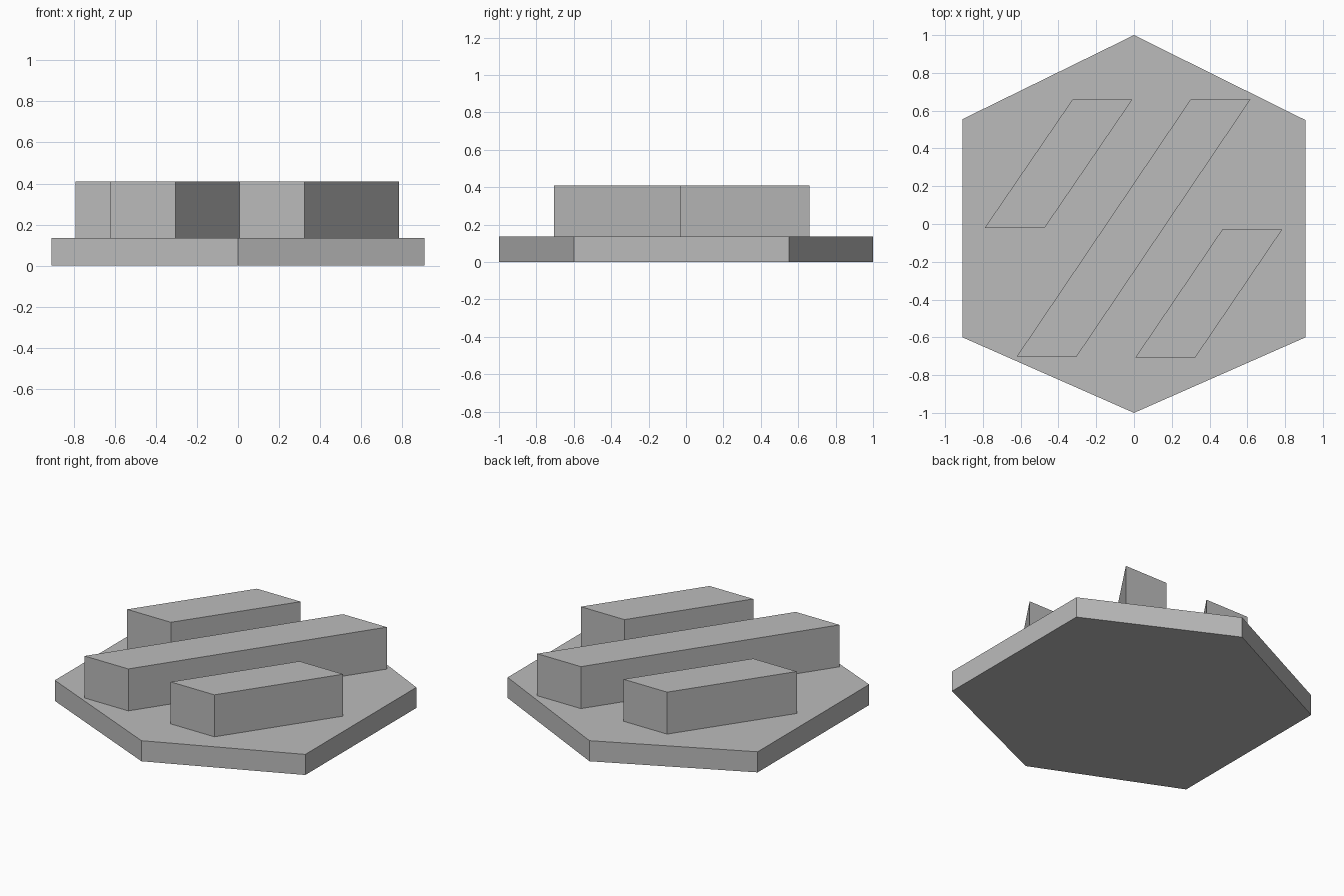
import bpy
import bmesh

cube = bpy.data.objects.get("Cube")
if cube:
    bpy.data.objects.remove(cube, do_unlink=True)

BASE_TOP, BAR_TOP = 0.135, 0.41
BAR_WIDTH = 0.317

# Single grey colour
grey = bpy.data.materials.new("plain_grey")
grey.use_nodes = True
colour = (0.5, 0.5, 0.5, 1)
grey.diffuse_color = colour
grey.node_tree.nodes["Principled BSDF"].inputs["Base Color"].default_value = colour


def prism(name, outline, bottom, top):
    """Extrude a flat outline straight up between two heights."""
    bm = bmesh.new()
    face = bm.faces.new([bm.verts.new((x, y, bottom)) for x, y in outline])
    result = bmesh.ops.extrude_face_region(bm, geom=[face], use_keep_orig=True)
    raised = [v for v in result["geom"] if isinstance(v, bmesh.types.BMVert)]
    bmesh.ops.translate(bm, verts=raised, vec=(0, 0, top - bottom))
    bmesh.ops.recalc_face_normals(bm, faces=bm.faces)
    mesh = bpy.data.meshes.new(name)
    bm.to_mesh(mesh)
    bm.free()
    mesh.materials.append(grey)
    obj = bpy.data.objects.new(name, mesh)
    bpy.context.collection.objects.link(obj)
    return obj


def slanted_bar(name, front, back):
    """Parallelogram bar from its front left corner to its back left corner."""
    (fx, fy), (bx, by) = front, back
    outline = [front, (fx + BAR_WIDTH, fy), (bx + BAR_WIDTH, by), back]
    return prism(name, outline, BASE_TOP, BAR_TOP)


# Hexagonal base plate
prism("hexagonal_base",
      [(0, -1), (0.908, -0.6), (0.908, 0.55), (0, 1), (-0.908, 0.555), (-0.908, -0.6)],
      0, BASE_TOP)

# Three diagonal bars
slanted_bar("middle_bar", (-0.621, -0.702), (0.3, 0.66))
slanted_bar("right_bar", (-0.79, -0.02), (-0.325, 0.66))
slanted_bar("left_bar", (0.007, -0.707), (0.467, -0.03))
